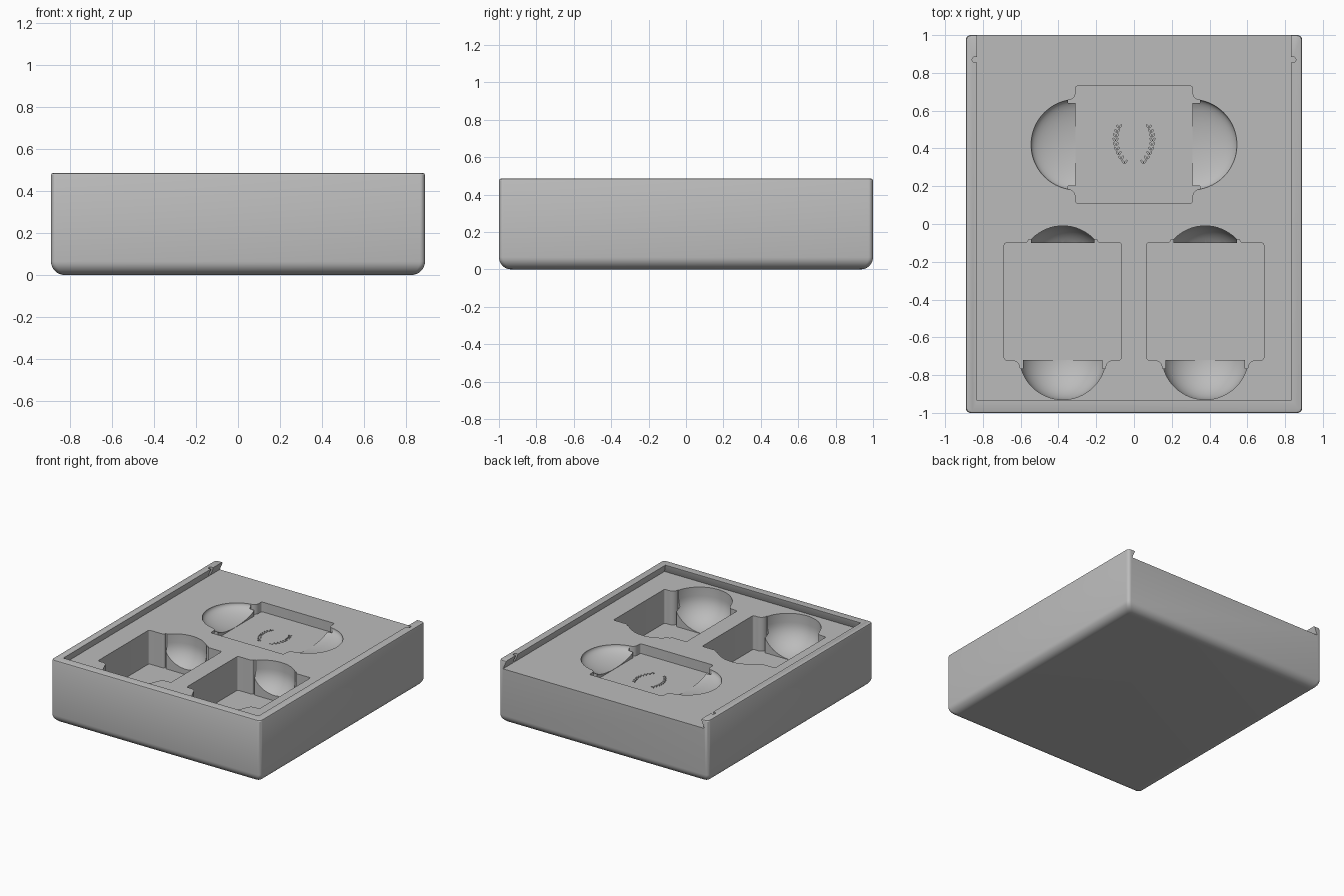
import bpy, bmesh
from math import sin, cos, pi, atan2, hypot

old = bpy.data.objects.get("Cube")
if old:
    bpy.data.objects.remove(old, do_unlink=True)

TOP, DECK = 0.485, 0.42
ABOVE = 0.6


def rounded_rect(x0, x1, y0, y1, r, n=5):
    corners = [(x1 - r, y1 - r), (x0 + r, y1 - r), (x0 + r, y0 + r), (x1 - r, y0 + r)]
    return [(cx + r * cos((q + i / n) * pi / 2), cy + r * sin((q + i / n) * pi / 2))
            for q, (cx, cy) in enumerate(corners) for i in range(n + 1)]


def circle(cx, cy, r, n=64):
    return [(cx + r * cos(2 * pi * i / n), cy + r * sin(2 * pi * i / n)) for i in range(n)]


def add_loft(bm, sections):
    """Skin a closed solid through (outline, height) pairs."""
    rings = [[bm.verts.new((x, y, z)) for x, y in pts] for pts, z in sections]
    n = len(rings[0])
    for a, b in zip(rings, rings[1:]):
        for i in range(n):
            j = (i + 1) % n
            bm.faces.new((a[i], a[j], b[j], b[i]))
    bm.faces.new(rings[0][::-1])
    bm.faces.new(rings[-1])


def make_object(name, solids):
    bm = bmesh.new()
    for sections in solids:
        add_loft(bm, sections)
    bmesh.ops.recalc_face_normals(bm, faces=bm.faces)
    mesh = bpy.data.meshes.new(name)
    bm.to_mesh(mesh)
    bm.free()
    obj = bpy.data.objects.new(name, mesh)
    bpy.context.collection.objects.link(obj)
    return obj


# Tray body: rounded underside, softened corners and rim
def body_section(inset, z):
    return rounded_rect(-0.89 + inset, 0.89 - inset, -1 + inset, 1 - inset, 0.025), z


R, r = 0.065, 0.01
arc = [i / 8 * pi / 2 for i in range(9)]
under = [body_section(R * (1 - sin(t)), R * (1 - cos(t))) for t in arc]
rim = [body_section(r * (1 - cos(t)), TOP - r + r * sin(t)) for t in arc[::4]]
tray = make_object("storage_tray", [under + rim])
bpy.context.view_layer.objects.active = tray
tray.select_set(True)


def cut(*solids):
    cutter = make_object("cutter", solids)
    cutter.hide_render = True
    mod = tray.modifiers.new("cut", 'BOOLEAN')
    mod.operation = 'DIFFERENCE'
    mod.solver = 'EXACT'
    mod.object = cutter
    bpy.ops.object.modifier_apply(modifier=mod.name)
    bpy.data.objects.remove(cutter, do_unlink=True)


def prism(points, z0, z1=ABOVE):
    return [(points, z0), (points, z1)]


def bowl(cx, cy, radius, floor, depth):
    """Round scoop: curved bottom with a straight wall above."""
    steps = [0.05] + [i / 12 * pi / 2 for i in range(1, 13)]
    secs = [(circle(cx, cy, radius * sin(t)), floor + 0.002 + depth * (1 - cos(t))) for t in steps]
    return secs + [(circle(cx, cy, radius), ABOVE)]


def corner(cx, cy, sx, sy, rad, floor):
    """Rounds the outside corner between a pocket and its scoop."""
    e = rad + 0.015
    pts = [(cx + sx * rad * cos(t), cy + sy * rad * sin(t)) for t in arc]
    pts += [(cx, cy + sy * e), (cx + sx * e, cy + sy * e), (cx + sx * e, cy)]
    return prism(pts, floor)


# Dovetail channel for a sliding lid, open at the back
def channel(half, front, z):
    return [(-half, front), (half, front), (half, 1.2), (-half, 1.2)], z


cut([channel(0.855, -0.96, DECK), channel(0.83, -0.935, TOP - 0.005), channel(0.83, -0.935, ABOVE)])

# Lid catches near the open end
for s in (-1, 1):
    cut(prism(rounded_rect(min(s * 0.8, s * 0.857), max(s * 0.8, s * 0.857),
                           0.855, 0.885, 0.0145), DECK + 0.001))

# Wide shallow pocket with scoops at both ends
WIDE = 0.345
cut(prism(rounded_rect(-0.31, 0.31, 0.11, 0.73, 0.012), WIDE))
for s in (-1, 1):
    cut(bowl(s * 0.305, 0.42, 0.24, WIDE, 0.07))
    for v in (-1, 1):
        cut(corner(s * 0.35, 0.42 + v * 0.275, -s, -v, 0.04, WIDE))

# Two deep square pockets with front and back finger scoops
DEEP = 0.16
for cx in (-0.377, 0.377):
    cut(prism(rounded_rect(cx - 0.31, cx + 0.31, -0.72, -0.1, 0.012), DEEP))
    cut(bowl(cx, -0.7, 0.23, DEEP, 0.19))
    cut(bowl(cx, -0.24, 0.23, DEEP, 0.19))
    for s in (-1, 1):
        cut(corner(cx + s * 0.27, -0.765, -s, 1, 0.045, DEEP))
        cut(corner(cx + s * 0.2, -0.082, -s, -1, 0.018, DEEP))


def leaf(x0, y0, x1, y1, width, floor, depth, n=6):
    """Shallow leaf-shaped recess from base to tip."""
    length, ang = hypot(x1 - x0, y1 - y0), atan2(y1 - y0, x1 - x0)
    side = [(i / n, width * sin(pi * i / n)) for i in range(n + 1)]
    outline = side + [(u, -w) for u, w in side[-2:0:-1]]
    pts = [(x0 + u * length * cos(ang) - w * sin(ang),
            y0 + u * length * sin(ang) + w * cos(ang)) for u, w in outline]
    return prism(pts, floor - depth, floor + 0.02)


# Engraved sprigs on the deep pocket floors
for cx in (-0.38, 0.375):
    tips = [(0.0, 0.14), (-0.1, 0.1), (-0.1, -0.06), (0.105, -0.075)]
    widths = [0.024, 0.022, 0.022, 0.003]
    cut(*[leaf(cx + 0.12 * dx, -0.44 + 0.12 * dy, cx + dx, -0.44 + dy, w, DEEP, 0.005)
          for (dx, dy), w in zip(tips, widths)])

# Engraved pair of leafy branches on the wide pocket floor
branches = []
for s in (-1, 1):
    for i in range(9):
        y = 0.32 + 0.0235 * i
        x = 0.098 - 3.6 * (y - 0.435) ** 2
        for side in (-1, 1):
            branches.append(leaf(s * (x + side * 0.003), y, s * (x + side * 0.012),
                                 y + 0.018, 0.004, WIDE, 0.012, 4))
cut(*branches)

# Single plain grey finish
grey = bpy.data.materials.new("plain_grey")
grey.use_nodes = True
colour = (0.5, 0.5, 0.5, 1)
grey.diffuse_color = colour
grey.node_tree.nodes["Principled BSDF"].inputs["Base Color"].default_value = colour
tray.data.materials.clear()
tray.data.materials.append(grey)
bpy.ops.object.shade_smooth_by_angle(angle=0.5)
